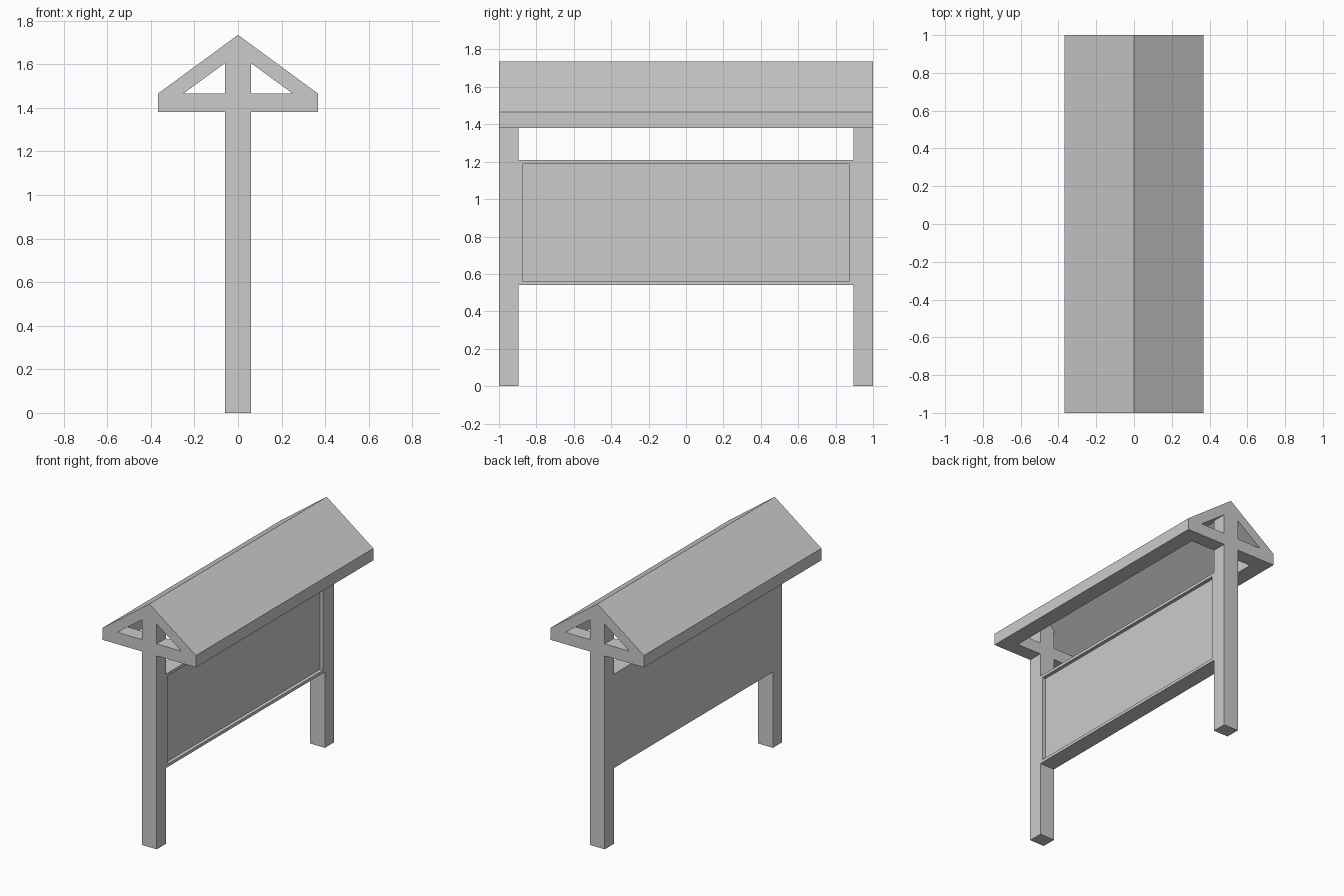
import bpy, bmesh
from mathutils import Vector

if "Cube" in bpy.data.objects:
    bpy.data.objects.remove(bpy.data.objects["Cube"])

HALF_POST = 0.059            # half width of posts and board in x
POST_IN, END = 0.895, 1.0    # inner and outer y of posts
TIE_Z, EAVE_Z = 1.38, 1.465  # bottom and top of tie and eave beams
EAVE_IN, EAVE_OUT = 0.252, 0.368
RIDGE_IN, RIDGE_OUT = 1.649, 1.735


def to_object(name, bm):
    bmesh.ops.recalc_face_normals(bm, faces=bm.faces)
    mesh = bpy.data.meshes.new(name)
    bm.to_mesh(mesh)
    bm.free()
    obj = bpy.data.objects.new(name, mesh)
    bpy.context.collection.objects.link(obj)
    return obj


def prism(profile, y0, y1):
    """Extrude an (x, z) outline along y."""
    bm = bmesh.new()
    face = bm.faces.new([bm.verts.new((x, y0, z)) for x, z in profile])
    ext = bmesh.ops.extrude_face_region(bm, geom=[face])
    verts = [v for v in ext["geom"] if isinstance(v, bmesh.types.BMVert)]
    bmesh.ops.translate(bm, verts=verts, vec=(0, y1 - y0, 0))
    return bm


def symmetric(right):
    """Mirror the right half of an outline across x = 0."""
    return right + [(-x, z) for x, z in reversed(right) if x > 0]


def rect(x0, x1, z0, z1):
    return [(x0, z0), (x1, z0), (x1, z1), (x0, z1)]


# Roof: two slabs with eave beams in one continuous section
outer = [(-EAVE_OUT, TIE_Z), (-EAVE_OUT, EAVE_Z), (0, RIDGE_OUT),
         (EAVE_OUT, EAVE_Z), (EAVE_OUT, TIE_Z)]
inner = [(EAVE_IN, TIE_Z), (EAVE_IN, EAVE_Z), (0, RIDGE_IN),
         (-EAVE_IN, EAVE_Z), (-EAVE_IN, TIE_Z)]
to_object("roof", prism(outer + inner, -END, END))

# Posts with tops cut to the roof slope, and tie beams on both sides of each
slope = (RIDGE_IN - EAVE_Z) / EAVE_IN
shoulder = RIDGE_IN - slope * HALF_POST
post = symmetric([(HALF_POST, 0), (HALF_POST, shoulder), (0, RIDGE_IN)])
for end, y0, y1 in (("front", -END, -POST_IN), ("back", POST_IN, END)):
    to_object(end + "_post", prism(post, y0, y1))
    for side, x0, x1 in (("left", -EAVE_IN, -HALF_POST), ("right", HALF_POST, EAVE_IN)):
        to_object(f"{end}_{side}_tie_beam", prism(rect(x0, x1, TIE_Z, EAVE_Z), y0, y1))

# Notice board with a shallow framed recess on the right side
bm = prism(rect(-HALF_POST, HALF_POST, 0.54, 1.21), -POST_IN, POST_IN)
bmesh.ops.recalc_face_normals(bm, faces=bm.faces)
display = max(bm.faces, key=lambda f: f.calc_center_median().x)
bmesh.ops.inset_region(bm, faces=[display], thickness=0.021, use_even_offset=True)
ext = bmesh.ops.extrude_face_region(bm, geom=[display])
verts = [v for v in ext["geom"] if isinstance(v, bmesh.types.BMVert)]
bmesh.ops.translate(bm, verts=verts, vec=Vector((-0.025, 0, 0)))
if display.is_valid:
    bmesh.ops.delete(bm, geom=[display], context="FACES_ONLY")
to_object("notice_board", bm)
